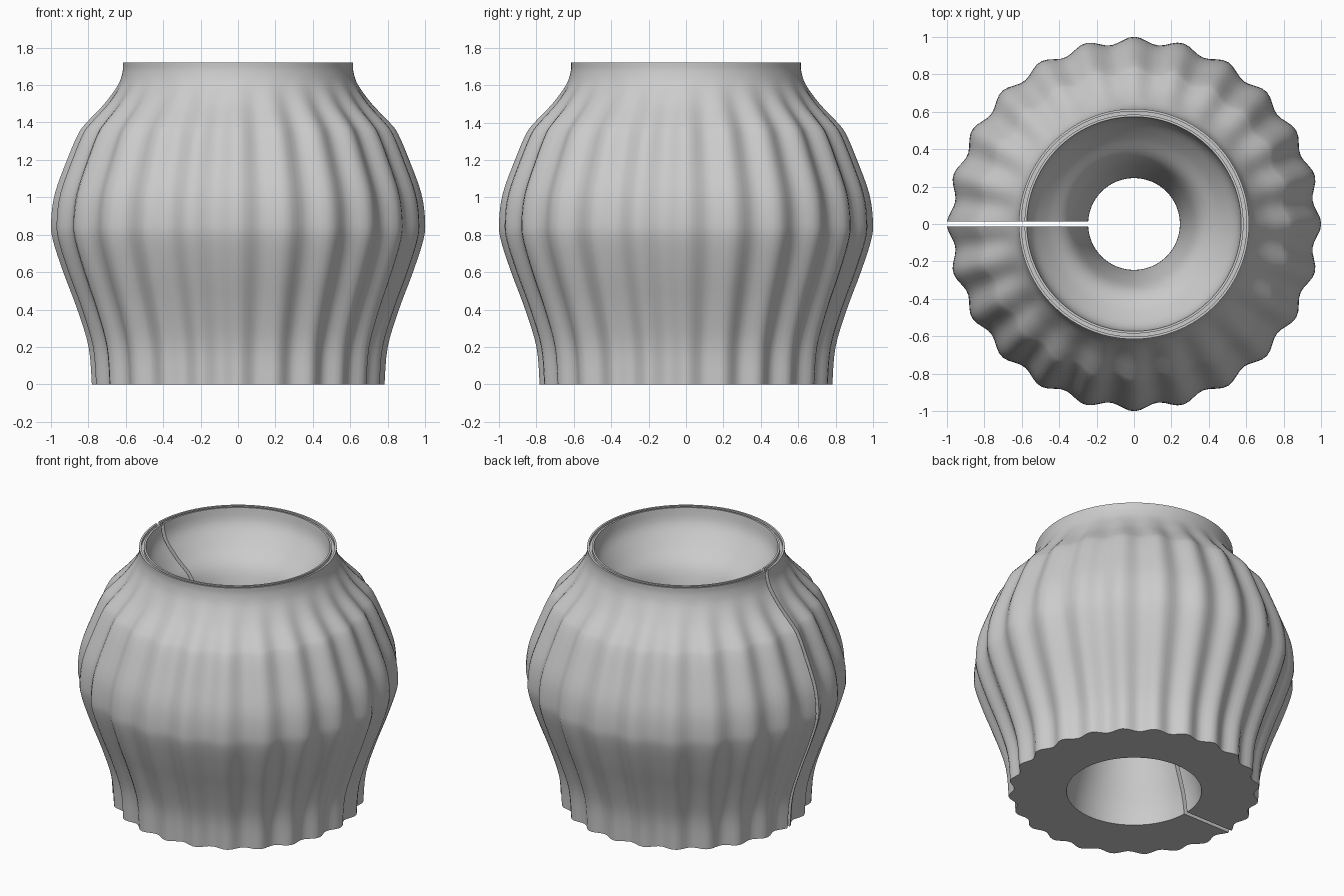
import bpy, bmesh, math

cube = bpy.data.objects.get("Cube")
if cube:
    bpy.data.objects.remove(cube, do_unlink=True)

LOBES = 24
SEGMENTS = LOBES * 8
HALF_SLIT = 0.014
RIPPLE = 0.019
HEIGHT = 1.72


def smooth_curve(points, steps):
    """Catmull-Rom curve through (radius, height) points."""
    pts = [points[0]] + points + [points[-1]]
    out = []
    for i in range(1, len(pts) - 2):
        a, b, c, d = pts[i - 1:i + 3]
        for s in range(steps):
            t = s / steps
            out.append(tuple(
                b[k] + 0.5 * t * (c[k] - a[k]
                + t * (2 * a[k] - 5 * b[k] + 4 * c[k] - d[k]
                + t * (3 * (b[k] - c[k]) + d[k] - a[k]))) for k in (0, 1)))
    return out + [points[-1]]


def fade(z):
    """Ripple strength: full on the belly, none at the neck."""
    t = min(max((1.66 - z) / 0.32, 0), 1)
    return t * t * (3 - 2 * t)


# Outer belly, grooved rim, and hourglass bore form one closed section
outer = smooth_curve([(0.783, 0), (0.80, 0.2), (0.86, 0.4), (0.935, 0.6), (0.99, 0.77),
                      (1.0, 0.87), (0.98, 1.02), (0.915, 1.2), (0.855, 1.34), (0.81, 1.4),
                      (0.715, 1.5), (0.642, 1.6), (0.617, 1.67), (0.615, HEIGHT)], 4)
rim = [(0.602, HEIGHT), (0.602, HEIGHT - 0.02), (0.585, HEIGHT - 0.02), (0.585, HEIGHT)]
bore = smooth_curve([(0.573, HEIGHT), (0.55, 1.62), (0.46, 1.51), (0.35, 1.4), (0.29, 1.2),
                     (0.255, 1.0), (0.245, 0.87), (0.26, 0.7), (0.3, 0.5), (0.353, 0.3),
                     (0.4, 0.13), (0.42, 0)], 4)
section = [(r, z, fade(z)) for r, z in outer] + [(r, z, 0) for r, z in rim + bore]

# Sweep the section around, leaving a parallel-sided slit at -x
bm = bmesh.new()
columns = []
for i in range(SEGMENTS + 1):
    column = []
    for r, z, f in section:
        limit = math.pi - math.asin(HALF_SLIT / r)
        angle = limit * (2 * i / SEGMENTS - 1)
        radius = r + f * RIPPLE * (math.cos(LOBES * angle) - 1)
        column.append(bm.verts.new((radius * math.cos(angle), radius * math.sin(angle), z)))
    columns.append(column)

n = len(section)
for a, b in zip(columns, columns[1:]):
    for j in range(n):
        k = (j + 1) % n
        bm.faces.new((a[j], b[j], b[k], a[k]))

# Flat walls of the slit
bm.faces.new(columns[0])
bm.faces.new(columns[-1][::-1])
bmesh.ops.recalc_face_normals(bm, faces=bm.faces)

mesh = bpy.data.meshes.new("fluted_vase_body")
bm.to_mesh(mesh)
bm.free()
body = bpy.data.objects.new("fluted_vase_body", mesh)
bpy.context.collection.objects.link(body)

# Single plain grey
grey = bpy.data.materials.new("light_grey")
grey.use_nodes = True
colour = (0.6, 0.6, 0.6, 1)
grey.diffuse_color = colour
grey.node_tree.nodes["Principled BSDF"].inputs["Base Color"].default_value = colour
mesh.materials.append(grey)

bpy.ops.object.select_all(action="DESELECT")
body.select_set(True)
bpy.context.view_layer.objects.active = body
bpy.ops.object.shade_smooth_by_angle(angle=math.radians(35))
